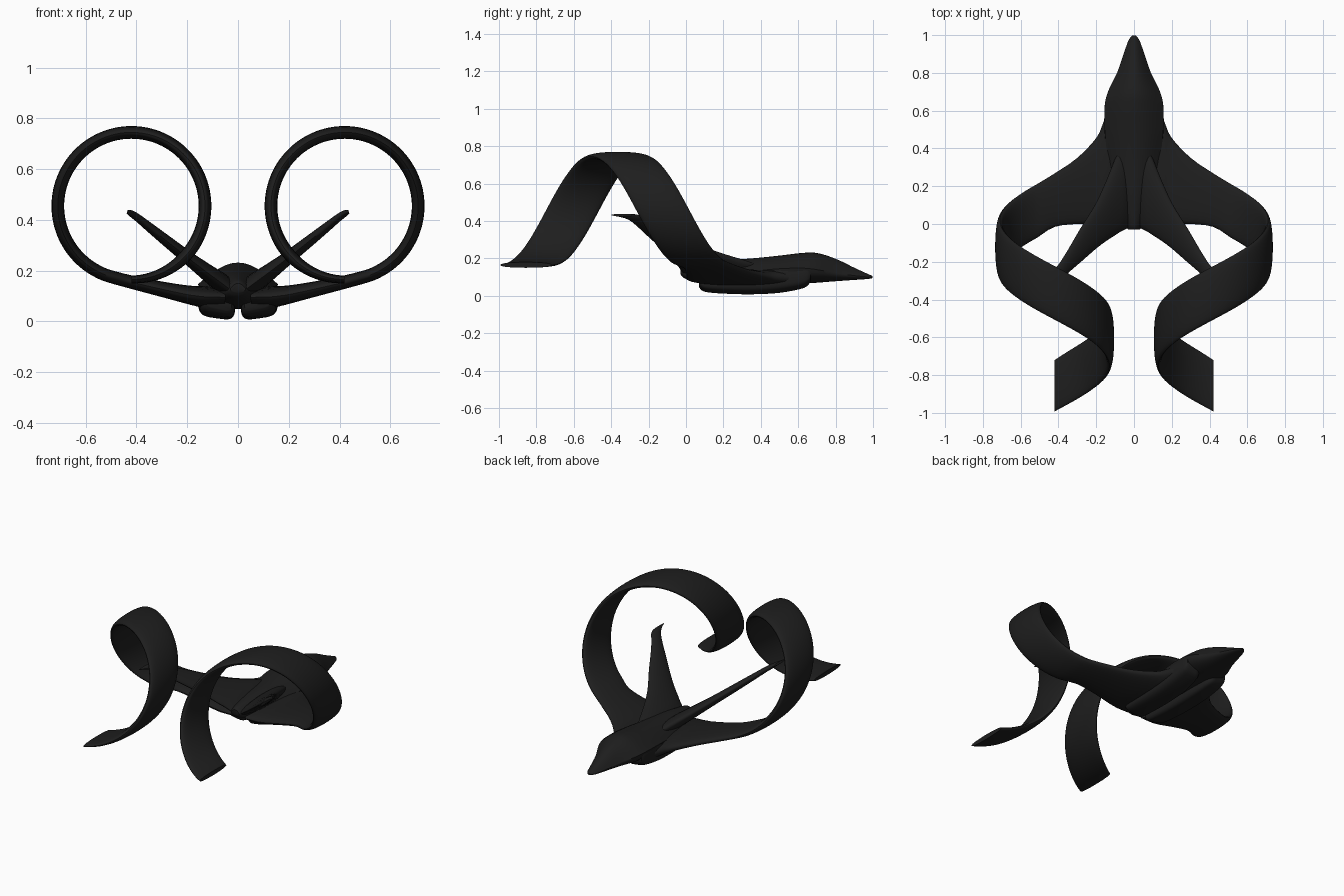
import bpy, bmesh
from math import sin, cos, pi, radians, hypot

if "Cube" in bpy.data.objects:
    bpy.data.objects.remove(bpy.data.objects["Cube"])

mat = bpy.data.materials.new("black_paint")
mat.diffuse_color = (0.013, 0.013, 0.013, 1)
mat.use_nodes = True
mat.node_tree.nodes["Principled BSDF"].inputs["Base Color"].default_value = mat.diffuse_color


def spow(v, p):
    return abs(v) ** p * (1 if v >= 0 else -1)


def smooth_rows(rows, n=6):
    """Catmull-Rom interpolation through rows of numbers."""
    out = []
    for i in range(len(rows) - 1):
        a, b = rows[max(i - 1, 0)], rows[i]
        c, d = rows[i + 1], rows[min(i + 2, len(rows) - 1)]
        for k in range(n):
            t = k / n
            out.append([0.5 * (2 * q + (r - p) * t + (2 * p - 5 * q + 4 * r - s) * t * t
                               + (3 * q - p - 3 * r + s) * t ** 3)
                        for p, q, r, s in zip(a, b, c, d)])
    return out + [list(rows[-1])]


def loft(name, rings, mirror=False):
    """Skin closed rings, cap both ends, optionally mirror across x."""
    bm = bmesh.new()
    vs = [[bm.verts.new(p) for p in r] for r in rings]
    n = len(rings[0])
    for a, b in zip(vs, vs[1:]):
        for j in range(n):
            bm.faces.new((a[j], a[(j + 1) % n], b[(j + 1) % n], b[j]))
    bm.faces.new(vs[0])
    bm.faces.new(vs[-1])
    bmesh.ops.recalc_face_normals(bm, faces=bm.faces)
    me = bpy.data.meshes.new(name)
    bm.to_mesh(me)
    bm.free()
    me.shade_smooth()
    me.set_sharp_from_angle(angle=radians(45))
    me.materials.append(mat)
    ob = bpy.data.objects.new(name, me)
    bpy.context.collection.objects.link(ob)
    if mirror:
        ob.modifiers.new("mirror", 'MIRROR').use_mirror_merge = False
    return ob


def foil_rings(rows, n=28, power=0.8):
    """Rows of (x, z, front y, rear y, thickness) -> sections square to the path."""
    rings = []
    for i, (x, z, yf, yr, t) in enumerate(rows):
        a, b = rows[max(i - 1, 0)], rows[min(i + 1, len(rows) - 1)]
        dx, dz = b[0] - a[0], b[1] - a[1]
        l = hypot(dx, dz)
        nx, nz = -dz / l, dx / l
        ring = []
        for k in range(n):
            u = 2 * pi * k / n
            h = t / 2 * spow(sin(u), power)
            ring.append((x + nx * h, (yf + yr) / 2 + (yf - yr) / 2 * cos(u), z + nz * h))
        rings.append(ring)
    return rings


# fuselage: y, half width, edge z, top z, bottom z
body = smooth_rows([
    (0.998, 0.010, 0.100, 0.106, 0.095), (0.97, 0.030, 0.101, 0.118, 0.090),
    (0.90, 0.055, 0.108, 0.150, 0.085), (0.80, 0.090, 0.122, 0.198, 0.078),
    (0.70, 0.138, 0.140, 0.229, 0.070), (0.62, 0.155, 0.148, 0.229, 0.065),
    (0.50, 0.155, 0.145, 0.215, 0.055), (0.35, 0.140, 0.132, 0.200, 0.050),
    (0.20, 0.120, 0.122, 0.190, 0.050), (0.10, 0.090, 0.120, 0.180, 0.060),
    (0.00, 0.050, 0.125, 0.165, 0.090), (-0.03, 0.030, 0.130, 0.150, 0.115)])
rings = []
for y, w, ze, zt, zb in body:
    ring = []
    for k in range(40):
        u = 2 * pi * k / 40
        s = sin(u)
        z = ze + (zt - ze) * s ** 2.2 if s > 0 else ze - (ze - zb) * abs(s) ** 0.8
        ring.append((w * cos(u), y, z))
    rings.append(ring)
loft("fuselage", rings)

# engine pods under the body: y, inner x, outer x, bottom z, top z
pods = smooth_rows([
    (0.665, 0.060, 0.145, 0.068, 0.150), (0.63, 0.035, 0.155, 0.036, 0.155),
    (0.50, 0.015, 0.158, 0.010, 0.155), (0.35, 0.012, 0.155, 0.002, 0.140),
    (0.20, 0.012, 0.150, 0.006, 0.125), (0.10, 0.014, 0.140, 0.016, 0.115),
    (0.07, 0.025, 0.125, 0.040, 0.105)], 4)
rings = []
for y, xi, xo, zb, zt in pods:
    ring = []
    for k in range(28):
        u = 2 * pi * k / 28
        c, s = spow(cos(u), 0.5), spow(sin(u), 0.5)
        lift = 0.010 * (c + 1) * (1 - s) / 2
        ring.append(((xi + xo) / 2 + (xo - xi) / 2 * c, y, (zb + zt) / 2 + (zt - zb) / 2 * s + lift))
    rings.append(ring)
loft("engine_pod", rings, True)

# wing that flows into a full spiral loop
wing = [(0.05, 0.095, 0.66, 0.00, 0.07), (0.13, 0.097, 0.61, 0.00, 0.085),
        (0.165, 0.101, 0.53, 0.00, 0.080), (0.20, 0.106, 0.455, 0.00, 0.072),
        (0.30, 0.127, 0.35, 0.00, 0.060), (0.42, 0.155, 0.268, -0.015, 0.052)]
for deg in range(18, 361, 9):
    a = radians(deg)
    drop = 0.97 * deg / 360
    end = max(0, (deg - 310) / 50)
    wing.append((0.42 + 0.29 * sin(a), 0.455 - 0.29 * cos(a),
                 0.262 - drop - 0.012 * end ** 3, -0.022 - drop, 0.05 - 0.02 * end))
loft("spiral_wing", foil_rings(smooth_rows(wing, 3)), True)

# swept tail fins
fin = [(0.03, 0.125, 0.46, -0.02, 0.07), (0.07, 0.155, 0.40, -0.04, 0.075),
       (0.10, 0.177, 0.34, -0.06, 0.070), (0.14, 0.207, 0.24, -0.085, 0.062),
       (0.20, 0.253, 0.11, -0.13, 0.052), (0.28, 0.316, -0.02, -0.20, 0.044),
       (0.35, 0.372, -0.14, -0.26, 0.036), (0.395, 0.408, -0.21, -0.305, 0.030),
       (0.42, 0.425, -0.24, -0.35, 0.026), (0.437, 0.432, -0.28, -0.40, 0.014)]
loft("tail_fin", foil_rings(smooth_rows(fin, 4), 24, 1.0), True)
